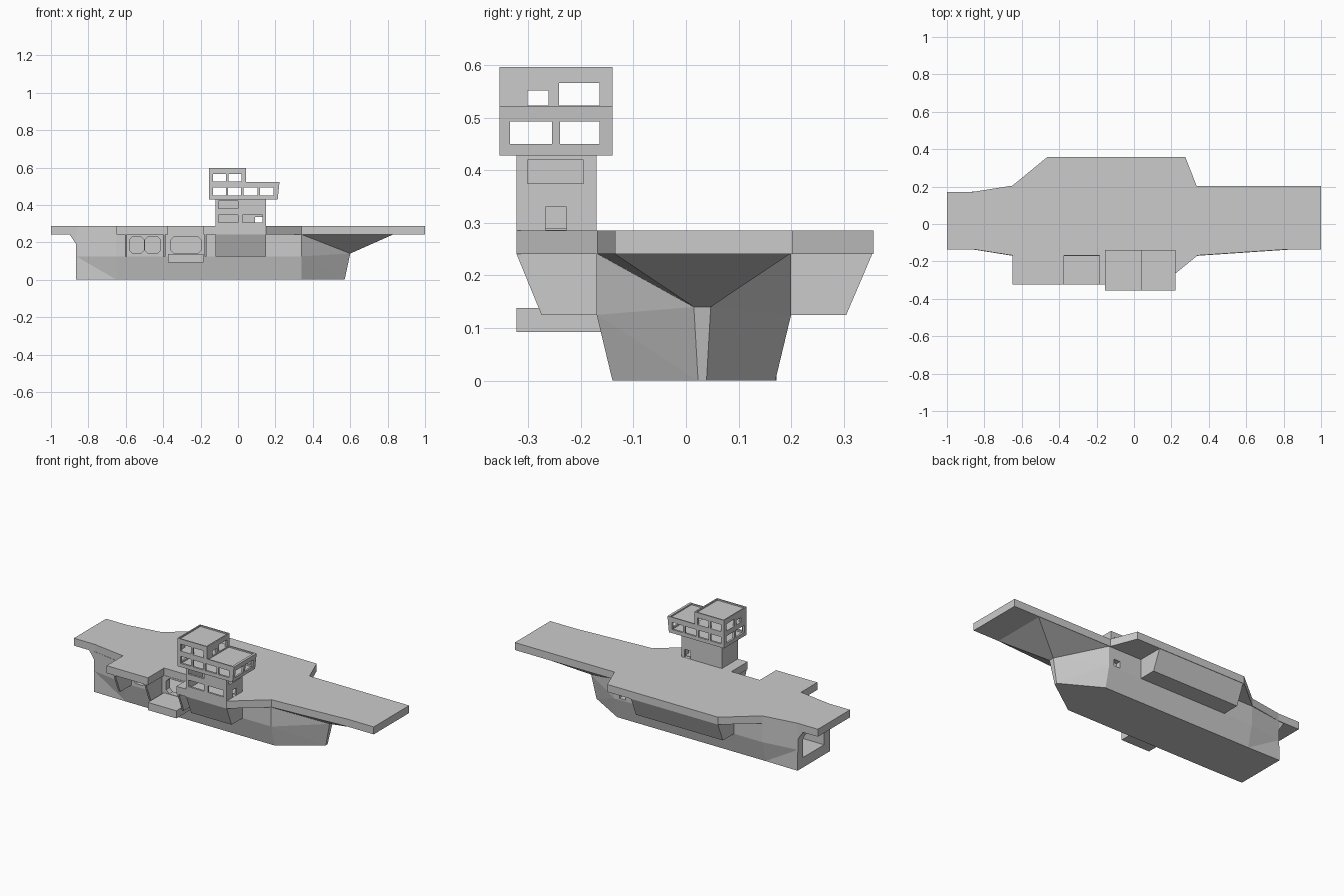
import bpy, bmesh

if "Cube" in bpy.data.objects:
    bpy.data.objects.remove(bpy.data.objects["Cube"])


def make(name, verts, faces):
    me = bpy.data.meshes.new(name)
    me.from_pydata(verts, [], faces)
    bm = bmesh.new()
    bm.from_mesh(me)
    bmesh.ops.recalc_face_normals(bm, faces=bm.faces)
    bm.to_mesh(me)
    bm.free()
    ob = bpy.data.objects.new(name, me)
    bpy.context.collection.objects.link(ob)
    return ob


def prism(name, pts, axis, lo, hi):
    """Extrude a 2D outline along an axis (outline uses the other two axes in order)."""
    def place(p, t):
        c = list(p)
        c.insert("xyz".index(axis), t)
        return c
    n = len(pts)
    verts = [place(p, lo) for p in pts] + [place(p, hi) for p in pts]
    faces = [list(range(n)), list(range(n, 2 * n))]
    faces += [[i, (i + 1) % n, n + (i + 1) % n, n + i] for i in range(n)]
    return make(name, verts, faces)


def box(name, x0, x1, y0, y1, z0, z1):
    return prism(name, [(x0, y0), (x1, y0), (x1, y1), (x0, y1)], "z", z0, z1)


def octagon(x0, x1, z0, z1, c):
    return [(x0 + c, z0), (x1 - c, z0), (x1, z0 + c), (x1, z1 - c),
            (x1 - c, z1), (x0 + c, z1), (x0, z1 - c), (x0, z0 + c)]


def cut(ob, cutters):
    for c in cutters:
        m = ob.modifiers.new("cut", "BOOLEAN")
        m.operation, m.solver, m.object = "DIFFERENCE", "EXACT", c
        bpy.context.view_layer.objects.active = ob
        bpy.ops.object.modifier_apply(modifier=m.name)
        bpy.data.objects.remove(c)


# Hull: lofted sections, each (bottom, chine, top) as x, half width, z
sections = [
    (0.0175, [(-.865, .155, 0), (-.865, .153, .125), (-.865, .153, .242)]),
    (0.015, [(-.65, .155, 0), (-.65, .185, .125), (-.65, .185, .242)]),
    (0.015, [(.34, .155, 0), (.34, .185, .125), (.34, .185, .242)]),
    (0.031, [(.57, .008, 0), (.6, .016, .14), (.83, .168, .242)]),
]
verts, faces = [], []
for cy, pts in sections:
    verts += [(x, cy - w, z) for x, w, z in pts]
    verts += [(x, cy + w, z) for x, w, z in reversed(pts)]
for s in range(3):
    a, b = 6 * s, 6 * s + 6
    for lo, hi in ((0, 1), (1, 2), (5, 4), (4, 3)):
        faces += [(a + hi, a + lo, b + lo), (a + hi, b + lo, b + hi)]
    faces += [(a, b, b + 5, a + 5), (a + 2, b + 2, b + 3, a + 3)]
for a in (0, 18):
    faces += [(a, a + 1, a + 4, a + 5), (a + 1, a + 2, a + 3, a + 4)]
hull = make("hull", verts, faces)

# Hangar space with stern, starboard and port openings
cut(hull, [
    box("hangar", -.80, -.15, -.135, .165, .13, .236),
    prism("stern_door", [(-.08, .06), (.12, .06), (.12, .17), (.09, .2),
                         (-.05, .2), (-.08, .17)], "x", -.9, -.7),
    prism("aft_door_a", octagon(-.58, -.503, .143, .23, .015), "y", -.25, -.1),
    prism("aft_door_b", octagon(-.497, -.415, .143, .23, .015), "y", -.25, -.1),
    prism("lift_door", octagon(-.36, -.195, .14, .232, .02), "y", -.25, -.1),
    box("port_hatch", .265, .305, .17, .25, .135, .175),
])
prism("stern_overhang", [(-.865, .19), (-.865, .242), (-.9, .242)], "y", -.134, .168)

# Flight deck with the lift notch
prism("flight_deck", [
    (-1, .172), (-.86, .172), (-.65, .205), (-.465, .357), (.275, .357),
    (.335, .203), (1, .203), (1, -.135), (.83, -.135), (.34, -.168),
    (.15, -.323), (-.185, -.323), (-.185, -.168), (-.375, -.168),
    (-.375, -.323), (-.65, -.323), (-.65, -.168), (-.86, -.135), (-1, -.135),
], "z", .241, .286)

# Lowered aircraft lift
box("aircraft_lift", -.375, -.185, -.323, -.16, .092, .138)

# Sponsons and bracket plates under the deck overhangs
star = [(-.323, .242), (-.275, .125), (-.165, .125), (-.165, .242)]
port = [(.355, .242), (.305, .125), (.195, .125), (.195, .242)]
prism("port_sponson", port, "x", -.46, .12)
prism("island_sponson", star, "x", -.12, .15)
for i, x in enumerate((-.605, -.4, -.18)):
    prism(f"deck_bracket_{i + 1}", star, "x", x, x + .012)


# Island tower: hollow with windows and doors
tower = box("island_tower", -.12, .15, -.323, -.17, .28, .432)
cut(tower, [box("inside", -.108, .138, -.311, -.182, .29, .425)]
    + [box("window", x0, x1, -.36, -.3, z0, z1) for x0, x1, z0, z1 in
       ((-.105, 0, .38, .42), (-.105, 0, .305, .345), (.025, .13, .305, .345))]
    + [box("front_window", .13, .17, -.302, -.195, .375, .42),
       box("front_door", .13, .17, -.267, -.227, .287, .33),
       box("port_door", .09, .13, -.19, -.15, .287, .336)])


def bridge_level(name, profile, z0, z1, inner_x1, xs, ys, wz):
    """Hollow room with windows through opposite walls and a rimmed roof."""
    ob = prism(name, profile, "y", -.355, -.14)
    x1 = inner_x1
    cut(ob, [box("inside", -.143, x1, -.343, -.152, z0 + .012, z1 - .02),
             box("roof_recess", -.148, x1 + .004, -.348, -.147, z1 - .008, z1 + .02)])
    cut(ob, [box("win", a, b, -.4, -.1, wz, wz + .042) for a, b in xs])
    cut(ob, [box("win", -.2, .3, a, b, wz, wz + h) for a, b, h in ys])


# Two bridge levels
bridge_level("lower_bridge", [(-.155, .428), (.212, .428), (.222, .523), (-.155, .523)],
             .428, .523, .203,
             ((-.135, -.065), (-.053, .016), (.03, .105), (.117, .19)),
             ((-.335, -.255, .043), (-.24, -.165, .043)), .45)
bridge_level("upper_bridge", [(-.155, .512), (.042, .512), (.042, .597), (-.155, .597)],
             .512, .597, .03,
             ((-.135, -.065), (-.052, .02)),
             ((-.302, -.262, .028), (-.242, -.165, .042)), .524)
